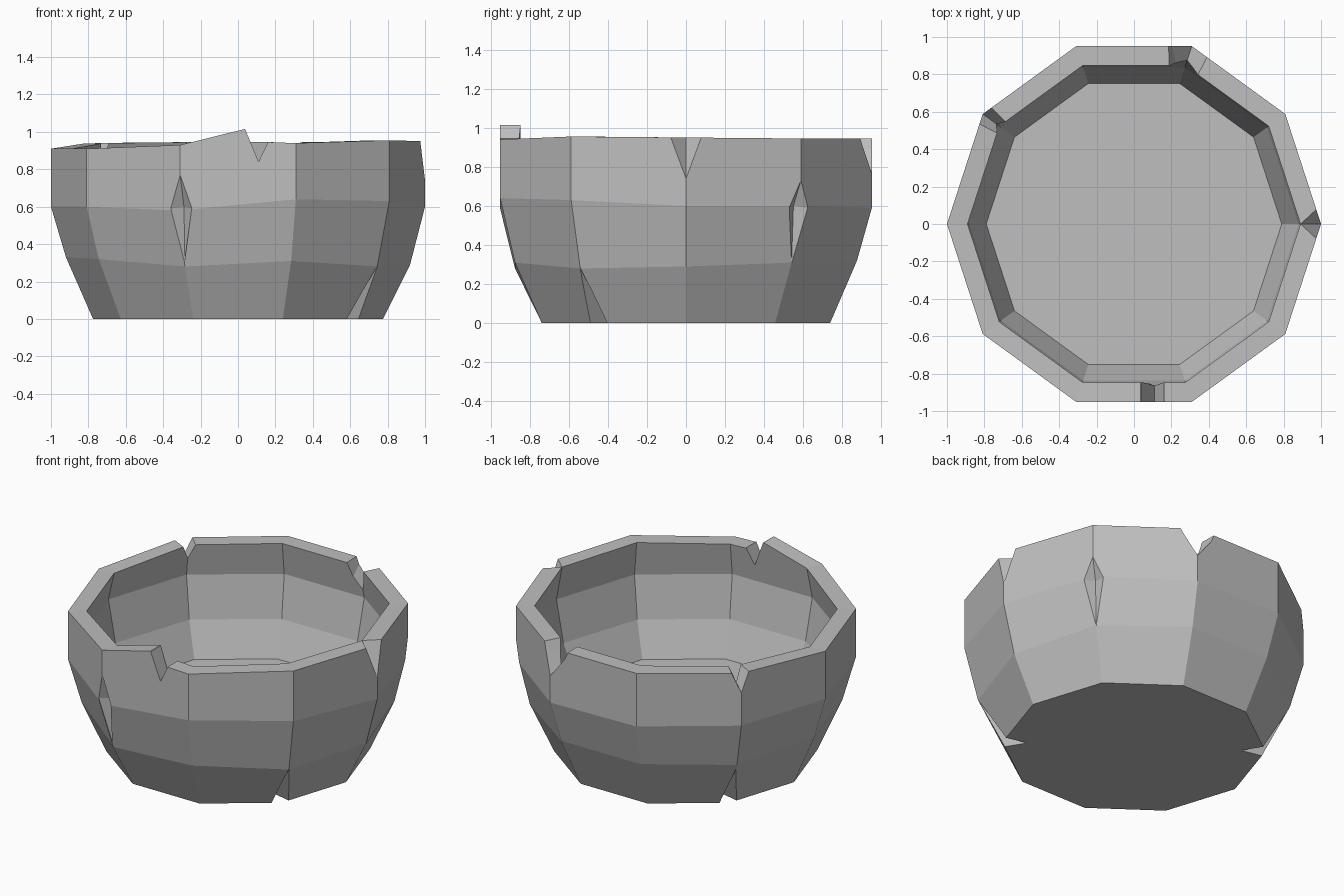
import bpy, bmesh
from math import cos, sin, radians
from mathutils import Vector

cube = bpy.data.objects.get("Cube")
if cube:
    bpy.data.objects.remove(cube, do_unlink=True)

SIDES = 10
STEP = 360 / SIDES

# Slightly uneven ring heights, one per corner
RIM = [.95, .945, .945, .945, .94, .91, .91, .93, .94, .955]
BELLY = [.60, .60, .59, .60, .60, .60, .60, .58, .64, .63]
LOW = [.29, .31, .32, .32, .31, .33, .32, .28, .31, .28]


def polar(angle, t, r, z):
    """Point at a radius along an angle, shifted sideways by t."""
    a = radians(angle)
    return Vector((r * cos(a) - t * sin(a), r * sin(a) + t * cos(a), z))


def make_object(name, bm):
    bmesh.ops.recalc_face_normals(bm, faces=bm.faces)
    mesh = bpy.data.meshes.new(name)
    bm.to_mesh(mesh)
    bm.free()
    obj = bpy.data.objects.new(name, mesh)
    bpy.context.collection.objects.link(obj)
    return obj


# Stone colour
stone = bpy.data.materials.new("grey_stone")
stone.use_nodes = True
grey = (.52, .52, .52, 1)
stone.diffuse_color = grey
shader = next(n for n in stone.node_tree.nodes if n.type == 'BSDF_PRINCIPLED')
shader.inputs["Base Color"].default_value = grey
shader.inputs["Roughness"].default_value = .9

# Bowl wall: outside from foot to rim, then inside down to the floor
profile = [(.775, [0] * SIDES), (.92, LOW), (1.0, BELLY), (1.0, RIM),
           (.89, RIM), (.93, [.73] * SIDES), (.88, [.46] * SIDES), (.79, [.24] * SIDES)]
bm = bmesh.new()
rings = [[bm.verts.new(polar(i * STEP, 0, r, heights[i])) for i in range(SIDES)]
         for r, heights in profile]
for lower, upper in zip(rings, rings[1:]):
    for i in range(SIDES):
        j = (i + 1) % SIDES
        bm.faces.new((lower[i], lower[j], upper[j], upper[i]))
bm.faces.new(rings[0])
bm.faces.new(rings[-1])

# Raised lip on the front rim
front_left, front_right = 7, 8
cuts = []
for ring in (rings[3], rings[4]):
    start, end = ring[front_left], ring[front_right]
    added = []
    for x, z in ((.035, 1.015), (.165, .945)):
        edge = bm.edges.get((start, end))
        fac = (x - start.co.x) / (end.co.x - start.co.x)
        _, vert = bmesh.utils.edge_split(edge, start, fac)
        vert.co.z = z
        added.append(vert)
        start = vert
    cuts.append(added)
for outer, inner in zip(*cuts):
    bmesh.ops.connect_verts(bm, verts=[outer, inner])
bowl = make_object("cracked_bowl", bm)
bowl.data.materials.append(stone)

# Chips and cracks, each a convex wedge
cutter_bm = bmesh.new()


def wedge(points):
    verts = [cutter_bm.verts.new(p) for p in points]
    bmesh.ops.convex_hull(cutter_bm, input=verts)


def chip(angle, points):
    wedge([polar(angle, *p) for p in points])


# Front notch beside the raised lip
wedge([(x, y, z) for y in (-1.1, -.7) for x, z in
       ((.11, .84), (.036, 1.02), (.036, 1.2), (.172, .97), (.172, 1.2))])
# Side notch closing to a point at the inner rim
chip(0, [(0, 1, .74), (-.088, .975, .97), (.088, .975, .97), (0, .88, .97), (0, 1.1, 1)])
# Wide back notch
chip(72, [(.18, 1.1, .97), (-.13, 1.1, .97), (0, 1.1, .74),
          (.07, .8, .97), (-.08, .8, .97), (0, .8, .81)])
# Narrow back notch
chip(STEP * 4, [(.085, 1.1, .97), (-.085, 1.1, .97), (0, 1.1, .78),
                (.04, .8, .97), (-.04, .8, .97), (0, .8, .88)])
# Split corners on the foot
for angle in (-STEP, STEP * 4):
    chip(angle, [(0, .918, .29), (-.058, .76, -.01), (.058, .76, -.01),
                 (0, .62, -.01), (0, 1.1, -.01)])
# Diamond cracks on the belly
for angle, top in ((-STEP * 3, .77), (STEP, .73)):
    chip(angle, [(0, 1, top), (0, .918, .29), (-.06, .98, .59), (.06, .98, .59),
                 (0, .935, .6), (0, 1.1, .6)])

cutter = make_object("chip_cutter", cutter_bm)
cutter.hide_render = True

# Carve the chips and keep the result as plain mesh
carve = bowl.modifiers.new("carve", 'BOOLEAN')
carve.operation = 'DIFFERENCE'
carve.solver = 'EXACT'
carve.object = cutter
bpy.context.view_layer.update()
graph = bpy.context.evaluated_depsgraph_get()
carved = bpy.data.meshes.new_from_object(bowl.evaluated_get(graph))
bowl.modifiers.clear()
bowl.data = carved
bpy.data.objects.remove(cutter, do_unlink=True)
